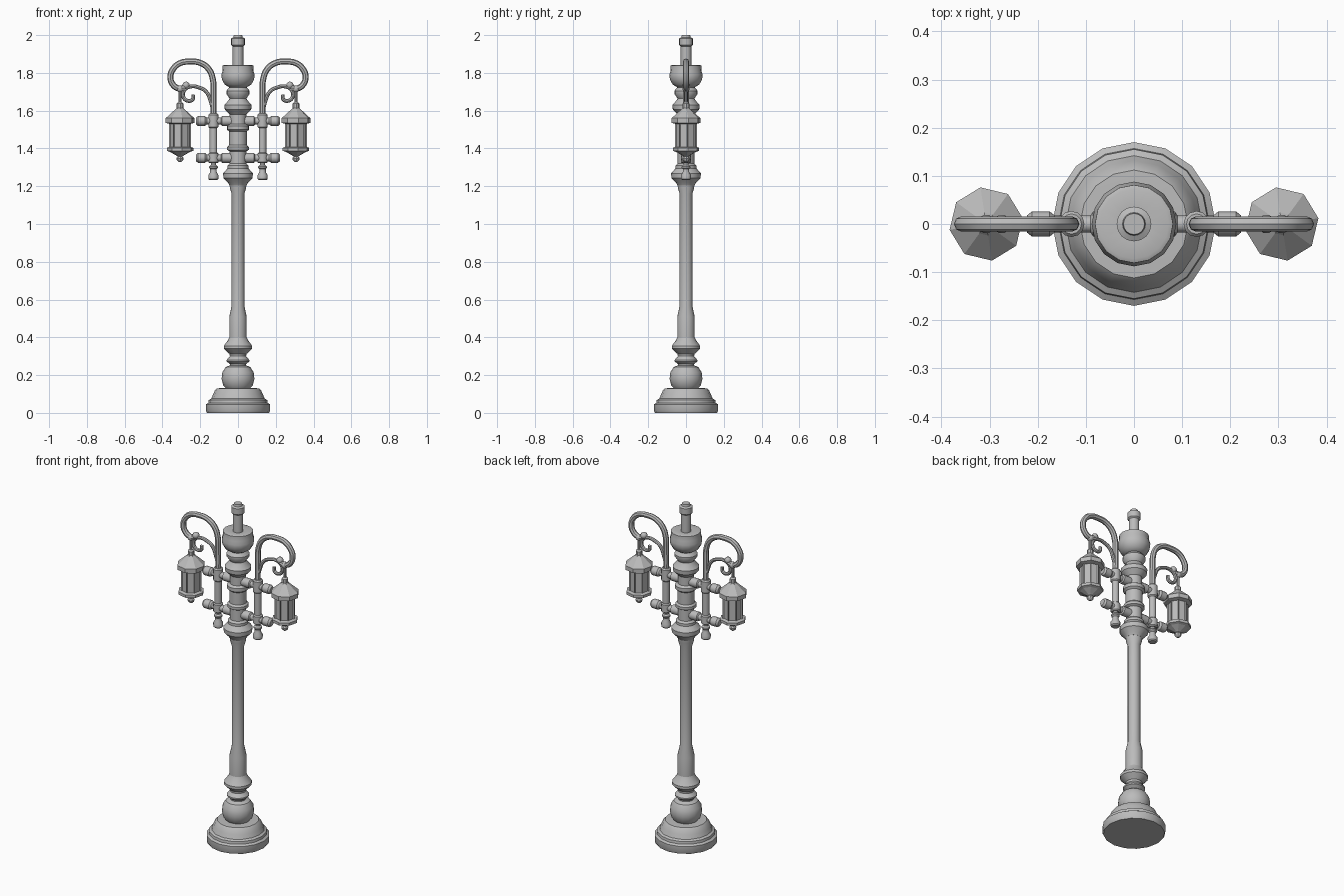
import bpy, bmesh
from math import sin, cos, pi, radians
from mathutils import Matrix, Vector

cube = bpy.data.objects.get("Cube")
if cube:
    bpy.data.objects.remove(cube, do_unlink=True)

# One painted metal colour
GREY = (0.5, 0.5, 0.5, 1)
metal = bpy.data.materials.new("grey_metal")
metal.use_nodes = True
metal.diffuse_color = GREY
for node in metal.node_tree.nodes:
    if node.type == "BSDF_PRINCIPLED":
        node.inputs["Base Color"].default_value = GREY
        node.inputs["Roughness"].default_value = 0.6


def select_only(obj):
    bpy.ops.object.select_all(action="DESELECT")
    obj.select_set(True)
    bpy.context.view_layer.objects.active = obj


def smooth(obj, angle):
    select_only(obj)
    bpy.ops.object.shade_smooth_by_angle(angle=radians(angle))


def lathe(name, profile, sides, place=Matrix(), phase=0.0, angle=35, panel=None):
    """Turn (radius, height) points about z; panel=(low, high) recesses that band."""
    bm = bmesh.new()
    rings = []
    for r, z in profile:
        turn = [phase + 2 * pi * i / sides for i in range(sides)]
        rings.append([bm.verts.new((r * cos(a), r * sin(a), z)) for a in turn])
    for low, high in zip(rings, rings[1:]):
        for i in range(sides):
            j = (i + 1) % sides
            bm.faces.new((low[i], low[j], high[j], high[i]))
    bm.faces.new(rings[0][::-1])
    bm.faces.new(rings[-1])
    bm.normal_update()
    if panel:
        band = [f for f in bm.faces if len(f.verts) == 4
                and panel[0] < f.calc_center_median().z < panel[1]]
        bmesh.ops.inset_individual(bm, faces=band, thickness=0.007, depth=-0.006)
    mesh = bpy.data.meshes.new(name)
    bm.to_mesh(mesh)
    bm.free()
    mesh.materials.append(metal)
    obj = bpy.data.objects.new(name, mesh)
    obj.matrix_world = place
    bpy.context.collection.objects.link(obj)
    if angle:
        smooth(obj, angle)
    return obj


def tube(name, points, radius, side):
    """Round bar along a smooth path of (x, z) points."""
    curve = bpy.data.curves.new(name, "CURVE")
    curve.dimensions = "3D"
    curve.bevel_depth = radius
    curve.bevel_resolution = 2
    curve.resolution_u = 5
    curve.use_fill_caps = True
    spline = curve.splines.new("BEZIER")
    spline.bezier_points.add(len(points) - 1)
    for p, (x, z) in zip(spline.bezier_points, points):
        p.co = (side * x, 0, z)
        p.handle_left_type = p.handle_right_type = "AUTO"
    curve.materials.append(metal)
    obj = bpy.data.objects.new(name, curve)
    bpy.context.collection.objects.link(obj)
    select_only(obj)
    bpy.ops.object.convert(target="MESH")
    smooth(bpy.context.object, 40)


def ball(name, centre, radius):
    profile = [(radius * sin(a) + 0.0005, -radius * cos(a))
               for a in [pi * i / 6 for i in range(7)]]
    lathe(name, profile, 10, Matrix.Translation(centre))


# Stepped foot
lathe("base", [(.165, 0), (.17, .01), (.17, .045), (.157, .053), (.155, .068),
               (.142, .075), (.132, .098), (.122, .12), (.112, .13), (.06, .132)], 16)

# Turned lower post and long shaft
lathe("lower_post", [(.06, .125), (.078, .145), (.087, .18), (.083, .215), (.065, .243),
                     (.042, .252), (.042, .258), (.06, .272), (.06, .28), (.043, .3),
                     (.045, .312), (.075, .34), (.075, .355), (.053, .385), (.046, .4)], 16)
lathe("shaft", [(.046, .39), (.046, .51), (.034, .565), (.034, 1.16), (.043, 1.19),
                (.045, 1.215)], 16)

# Upper post with collars
lathe("upper_post", [(.045, 1.205), (.053, 1.218), (.077, 1.243), (.079, 1.268),
                     (.055, 1.295), (.055, 1.31), (.044, 1.32), (.044, 1.385),
                     (.057, 1.392), (.057, 1.408), (.047, 1.418), (.047, 1.49),
                     (.059, 1.5), (.059, 1.52), (.044, 1.53), (.044, 1.58),
                     (.07, 1.607), (.072, 1.63), (.05, 1.655), (.045, 1.665),
                     (.062, 1.69), (.062, 1.705), (.04, 1.73)], 16)
lathe("crown_bowl", [(.04, 1.72), (.07, 1.738), (.085, 1.765), (.088, 1.79),
                     (.082, 1.81), (.081, 1.838), (.072, 1.842), (.028, 1.836)], 16)
lathe("top_spigot", [(.028, 1.83), (.028, 1.94), (.036, 1.947), (.036, 1.982),
                     (.024, 1.988), (.022, 2.0)], 16)

PIPE_X, LAMP_X = .13, .307
BAR = [(.026, .03), (.026, .085), (.018, .09), (.018, .165), (.026, .175),
       (.026, .212), (.018, .222)]
LAMP_CAP = [(.056, 1.53), (.077, 1.535), (.077, 1.56), (.024, 1.608),
            (.018, 1.615), (.018, 1.637), (.01, 1.645)]
LAMP_BODY = [(.058, 1.40), (.058, 1.54)]
LAMP_FOOT = [(.006, 1.328), (.017, 1.337), (.02, 1.348), (.012, 1.358), (.022, 1.364),
             (.055, 1.382), (.071, 1.387), (.071, 1.403), (.055, 1.408)]
ARM = [(.13, 1.52), (.13, 1.70), (.133, 1.765), (.155, 1.82), (.2, 1.853), (.25, 1.86),
       (.31, 1.85), (.347, 1.815), (.358, 1.775), (.342, 1.735), (.31, 1.717), (.28, 1.722)]
SCROLL = [(.132, 1.60), (.145, 1.65), (.168, 1.70), (.205, 1.722), (.25, 1.728),
          (.283, 1.71), (.29, 1.675), (.265, 1.652), (.24, 1.66), (.237, 1.685)]

for side, tag in ((1, "left"), (-1, "right")):
    def at(x, z=0):
        return Matrix.Translation((side * x, 0, z))

    # Horizontal crossbars
    for z, level in ((1.35, "lower"), (1.545, "upper")):
        turn = Matrix.Rotation(side * pi / 2, 4, "Y")
        lathe(f"{level}_crossbar_{tag}", BAR, 12, at(0, z) @ turn)

    # Upright pipe with sleeves and hanging finial
    lathe(f"upright_{tag}", [(.014, 1.28), (.014, 1.33), (.02, 1.335), (.02, 1.53)],
          12, at(PIPE_X))
    lathe(f"lower_sleeve_{tag}", [(.021, 1.322), (.027, 1.328), (.027, 1.372),
                                  (.021, 1.378)], 12, at(PIPE_X))
    lathe(f"upper_sleeve_{tag}", [(.021, 1.508), (.027, 1.514), (.027, 1.578),
                                  (.021, 1.585)], 12, at(PIPE_X))
    lathe(f"pipe_finial_{tag}", [(.02, 1.232), (.026, 1.238), (.027, 1.258), (.017, 1.275),
                                 (.017, 1.29), (.023, 1.297), (.023, 1.305), (.014, 1.312)],
          12, at(PIPE_X))

    # Curved arm and small scroll
    tube(f"curved_arm_{tag}", ARM, .016, side)
    tube(f"scroll_{tag}", SCROLL, .010, side)
    ball(f"arm_tip_{tag}", (side * .275, 0, 1.735), .019)
    ball(f"hook_knob_{tag}", (side * LAMP_X, 0, 1.715), .019)

    # Eight sided lantern
    lathe(f"lantern_hanger_{tag}", [(.008, 1.63), (.008, 1.73)], 8, at(LAMP_X))
    tilt = radians(9)
    lathe(f"lantern_cap_{tag}", LAMP_CAP, 8, at(LAMP_X), tilt, 0)
    lathe(f"lantern_body_{tag}", LAMP_BODY, 8, at(LAMP_X), tilt, 0, (1.42, 1.52))
    lathe(f"lantern_foot_{tag}", LAMP_FOOT, 8, at(LAMP_X), tilt, 0)
